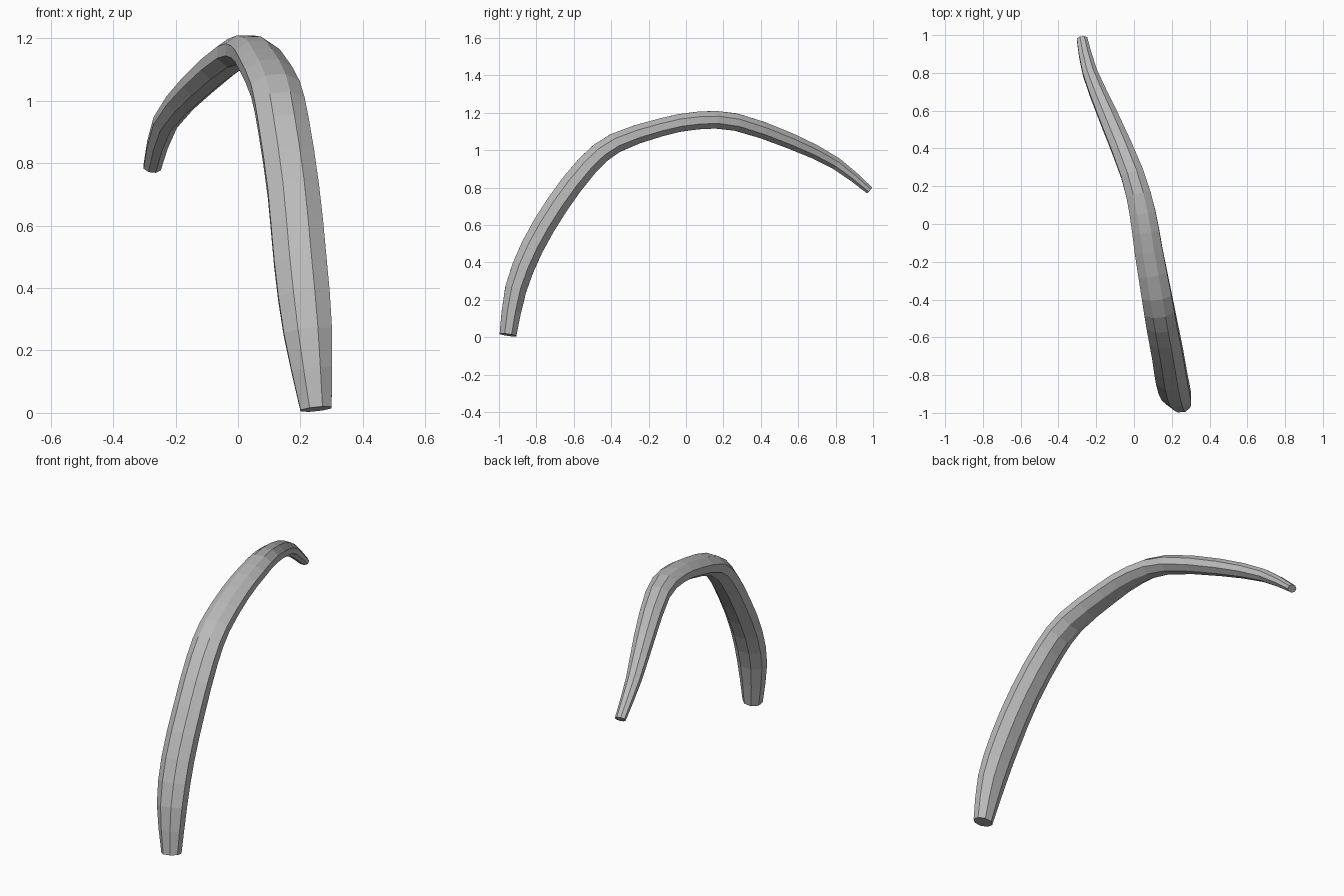
import bpy, bmesh, math
from mathutils import Vector

cube = bpy.data.objects.get("Cube")
if cube:
    bpy.data.objects.remove(cube)

grey = bpy.data.materials.new("plain grey")
grey.use_nodes = True
colour = (0.5, 0.5, 0.5, 1)
grey.diffuse_color = colour
grey.node_tree.nodes["Principled BSDF"].inputs["Base Color"].default_value = colour

# Stations along the arch: x, y, z of the centre, then width and thickness
STATIONS = [
    (0.25, -0.952, 0.012, 0.10, 0.09),
    (0.224, -0.91, 0.257, 0.155, 0.115),
    (0.20, -0.823, 0.48, 0.168, 0.122),
    (0.178, -0.69, 0.706, 0.165, 0.122),
    (0.147, -0.53, 0.914, 0.163, 0.116),
    (0.12, -0.38, 1.037, 0.158, 0.106),
    (0.077, -0.14, 1.12, 0.148, 0.096),
    (0.045, 0.06, 1.158, 0.138, 0.094),
    (-0.01, 0.267, 1.15, 0.122, 0.092),
    (-0.13, 0.556, 1.05, 0.104, 0.084),
    (-0.233, 0.80, 0.93, 0.078, 0.065),
    (-0.275, 0.98, 0.786, 0.056, 0.042),
]
STEPS = 2


def spline(points, steps):
    """Smooth the stations, adding extra ones between each pair."""
    pts = [Vector(p) for p in points]
    pts = [2 * pts[0] - pts[1]] + pts + [2 * pts[-1] - pts[-2]]
    out = []
    for a, b, c, d in zip(pts, pts[1:], pts[2:], pts[3:]):
        for i in range(steps):
            t = i / steps
            out.append(b + (c - a) * t / 2 + (a - 2.5 * b + 2 * c - d / 2) * t ** 2
                       + (1.5 * (b - c) + (d - a) / 2) * t ** 3)
    return out + [pts[-2]]


# Flattened eight-sided tube swept along the arch
rows = spline(STATIONS, STEPS)
centres = [Vector(r[:3]) for r in rows]
bm = bmesh.new()
rings = []
for i, row in enumerate(rows):
    tangent = (centres[min(i + 1, len(rows) - 1)] - centres[max(i - 1, 0)]).normalized()
    side = Vector((1, 0, 0))
    side = (side - tangent * side.dot(tangent)).normalized()
    out = side.cross(tangent)
    ring = []
    for k in range(8):
        angle = math.radians(22.5 + 45 * k)
        reach = 0.5 / math.cos(math.radians(22.5))
        ring.append(bm.verts.new(centres[i]
                                 + side * math.cos(angle) * reach * row[3]
                                 + out * math.sin(angle) * reach * row[4]))
    rings.append(ring)
for low, high in zip(rings, rings[1:]):
    for k in range(8):
        j = (k + 1) % 8
        bm.faces.new((low[k], low[j], high[j], high[k]))

# End caps
bm.faces.new(rings[0])
bm.faces.new(rings[-1])
bmesh.ops.recalc_face_normals(bm, faces=bm.faces)

mesh = bpy.data.meshes.new("curved_arch")
bm.to_mesh(mesh)
bm.free()
mesh.materials.append(grey)
arch = bpy.data.objects.new("curved_arch", mesh)
bpy.context.collection.objects.link(arch)
